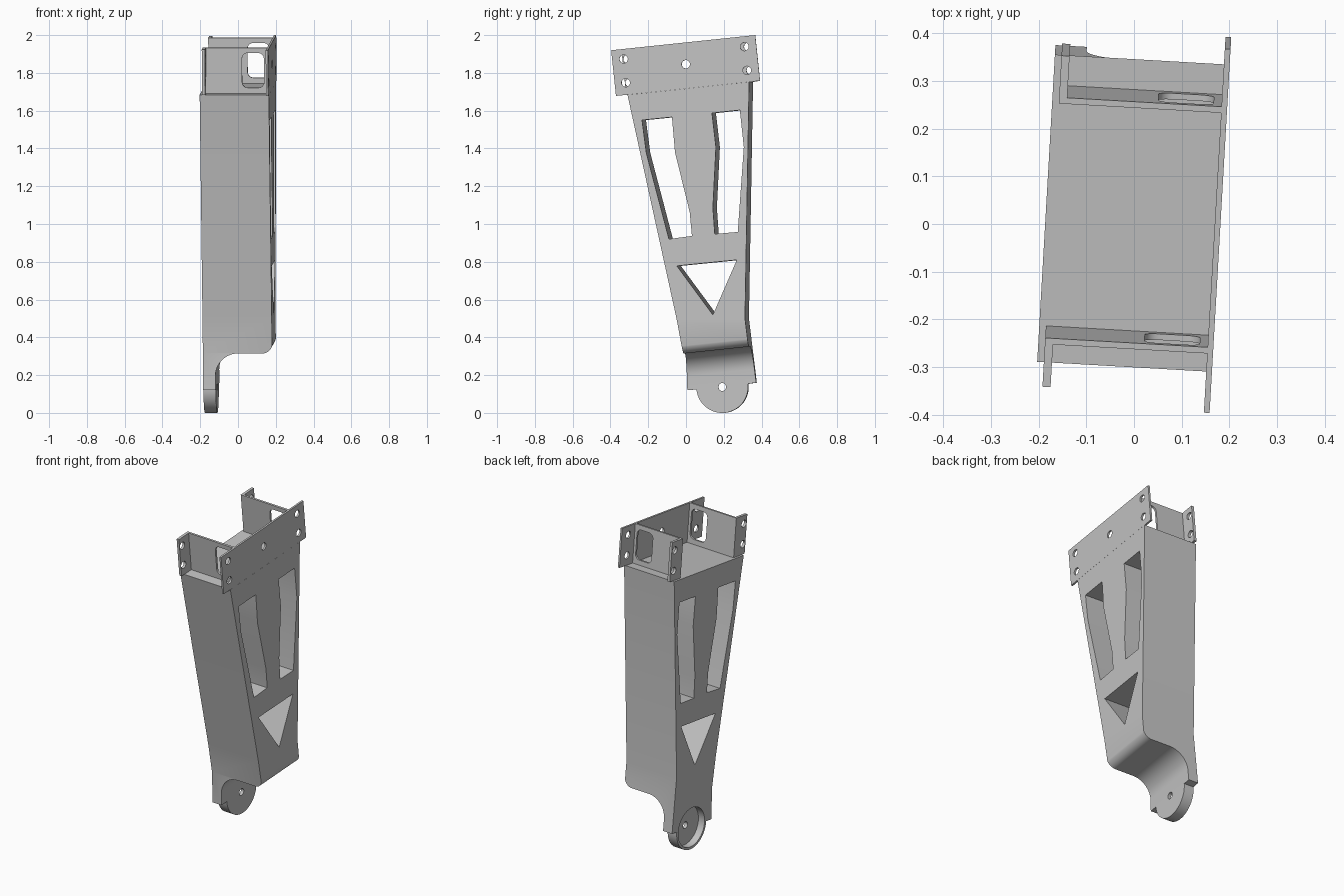
import bpy, bmesh
from math import sin, cos, radians
from mathutils import Matrix, Vector

cube = bpy.data.objects.get("Cube")
if cube:
    bpy.data.objects.remove(cube)

grey = bpy.data.materials.new("machined grey")
grey.use_nodes = True
colour = (0.55, 0.55, 0.55, 1)
grey.diffuse_color = colour
grey.node_tree.nodes["Principled BSDF"].inputs["Base Color"].default_value = colour

YAW = Matrix.Rotation(radians(-3.3), 4, 'Z')
TILT = Matrix.Rotation(radians(6), 4, 'X')
TOP = Matrix.Translation((0, 0, 1.716)) @ TILT      # frame of the top brackets
FOOT = Matrix.Translation((0, 0, 0.315)) @ TILT     # frame of the underside
FLAT = Matrix()
OUTER, INNER, SKIN = 0.181, -0.186, 0.012
HEIGHT = 0.243


def prism(name, points, low, high, frame=FLAT, axis='X'):
    """Extrude a (y, z) outline along x, or an (x, z) outline along y."""
    bm = bmesh.new()
    place = (lambda p, d: (d, p[0], p[1])) if axis == 'X' else (lambda p, d: (p[0], d, p[1]))
    rings = [[bm.verts.new(YAW @ frame @ Vector(place(p, d))) for p in points] for d in (low, high)]
    bm.faces.new(rings[0])
    bm.faces.new(rings[1])
    n = len(points)
    for i in range(n):
        j = (i + 1) % n
        bm.faces.new((rings[0][i], rings[0][j], rings[1][j], rings[1][i]))
    bmesh.ops.recalc_face_normals(bm, faces=bm.faces)
    mesh = bpy.data.meshes.new(name)
    bm.to_mesh(mesh)
    bm.free()
    mesh.materials.append(grey)
    obj = bpy.data.objects.new(name, mesh)
    bpy.context.collection.objects.link(obj)
    return obj


def arc(cx, cz, r, start, end, n=12):
    angles = [radians(start + (end - start) * i / n) for i in range(n + 1)]
    return [(cx + r * cos(a), cz + r * sin(a)) for a in angles]


def circle(cx, cz, r, n=32):
    return arc(cx, cz, r, 0, 360, n)[:-1]


def box(a, b, c, d):
    return [(a, c), (b, c), (b, d), (a, d)]


def rounded_box(a, b, c, d, r):
    return (arc(b - r, d - r, r, 0, 90, 6) + arc(a + r, d - r, r, 90, 180, 6)
            + arc(a + r, c + r, r, 180, 270, 6) + arc(b - r, c + r, r, 270, 360, 6))


def cut(obj, cutters):
    """Subtract each cutter in turn, then discard it."""
    for cutter in cutters:
        mod = obj.modifiers.new("cut", 'BOOLEAN')
        mod.operation, mod.solver, mod.object = 'DIFFERENCE', 'EXACT', cutter
        graph = bpy.context.evaluated_depsgraph_get()
        mesh = bpy.data.meshes.new_from_object(obj.evaluated_get(graph))
        obj.modifiers.clear()
        obj.data = mesh
        bpy.data.objects.remove(cutter)


# Main leg body with a round lug at its foot
lug = (0.185, 0.137)
outline = [(-0.30, 1.684), (-0.04, 0.50), (-0.006, 0.317), (0.0, 0.12)]
outline += arc(*lug, 0.137, 185, 367, 32)
outline += [(0.365, 0.16), (0.323, 0.50), (0.345, 1.752)]
body = prism("leg_body", outline, INNER, OUTER)

# Underside: rounded outer corner, flat, then a concave sweep down to the lug
r, sweep, web_x = 0.055, 0.12, -0.12
under = [(0.4, r)] + arc(OUTER + 0.002 - r, r, r, 0, -90) + arc(web_x + sweep, -sweep, sweep, 90, 180)
under += [(web_x, -0.6), (0.4, -0.6)]
cutters = [prism("underside_cutter", under, -0.5, 0.9, FOOT, 'Y')]

# Lightening windows through the full thickness
windows = [
    [(-0.223, 1.55), (-0.064, 1.566), (-0.048, 1.38), (0.03, 1.063),
     (0.042, 0.937), (-0.08, 0.92), (-0.20, 1.376)],
    [(0.148, 1.587), (0.296, 1.603), (0.317, 1.407), (0.285, 0.958),
     (0.163, 0.947), (0.153, 1.085), (0.169, 1.407)],
    [(-0.038, 0.778), (0.28, 0.81), (0.153, 0.519)],
]
cutters += [prism("window_cutter", w, -0.5, 0.5) for w in windows]

# Shallow round pocket and pivot hole in the lug
cutters.append(prism("pocket_cutter", circle(*lug, 0.122, 40), -0.4, INNER + 0.045))
cutters.append(prism("pivot_cutter", circle(*lug, 0.021), -0.4, 0.0))
cut(body, cutters)

# Mounting plate along the outer side
front_holes = [(-0.302, 0.19), (-0.304, 0.064)]
back_holes = [(0.342, 0.188), (0.342, 0.062)]


def drills(places):
    return [prism("drill", circle(s, t, 0.022), -0.5, 0.5, TOP) for s, t in places]


plate = prism("mounting_plate", box(-0.363, 0.405, 0, HEIGHT), OUTER - SKIN, OUTER, TOP)
cut(plate, drills(front_holes + back_holes + [(0.023, 0.128)]))

# Front and back brackets: a web with a rounded opening and an outward flange
FLANGE_X = -0.172
for side, low, high, edges, holes in (("front", -0.238, -0.225, (-0.328, -0.225), front_holes),
                                      ("back", 0.270, 0.283, (0.270, 0.371), back_holes)):
    web = prism(side + "_web", box(FLANGE_X + 0.017, OUTER - SKIN, 0, HEIGHT), low, high, TOP, 'Y')
    cut(web, [prism("opening_cutter", rounded_box(0.036, 0.152, 0.03, 0.215, 0.03),
                    low - 0.1, high + 0.1, TOP, 'Y')])
    flange = prism(side + "_flange", box(*edges, 0, HEIGHT), FLANGE_X, FLANGE_X + 0.017, TOP)
    cut(flange, drills(holes))

# Smooth the curved surfaces, keep the machined edges crisp
bpy.ops.object.select_all(action='DESELECT')
for obj in bpy.context.collection.objects:
    if obj.type == 'MESH':
        obj.select_set(True)
        bpy.context.view_layer.objects.active = obj
bpy.ops.object.shade_smooth_by_angle(angle=radians(25))
